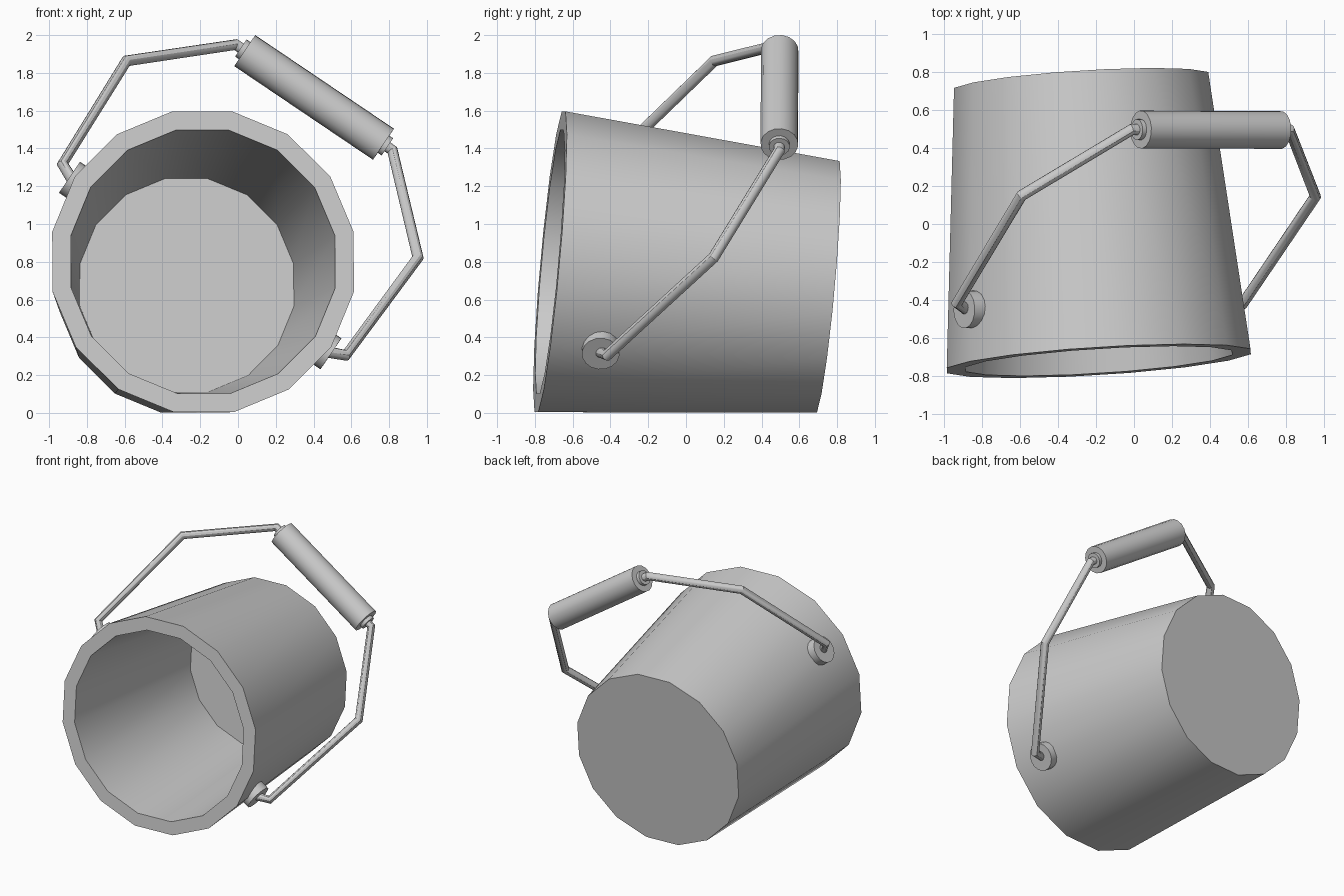
import bpy, bmesh, math
from mathutils import Vector

cube = bpy.data.objects.get("Cube")
if cube:
    bpy.data.objects.remove(cube, do_unlink=True)

grey = bpy.data.materials.new("plain grey")
grey.use_nodes = True
colour = (0.6, 0.6, 0.6, 1)
grey.diffuse_color = colour
grey.node_tree.nodes["Principled BSDF"].inputs["Base Color"].default_value = colour


def finish(obj):
    """Give a part its colour and smooth shading with sharp edges."""
    obj.data.materials.clear()
    obj.data.materials.append(grey)
    bpy.ops.object.select_all(action='DESELECT')
    obj.select_set(True)
    bpy.context.view_layer.objects.active = obj
    bpy.ops.object.shade_smooth_by_angle(angle=math.radians(30))


def turned(name, origin, axis, profile, sides=16, ref=Vector((0, 0, 1))):
    """Turn a profile of (radius, distance) round an axis; both ends are capped."""
    axis = axis.normalized()
    e1 = (ref - axis * ref.dot(axis)).normalized()
    e2 = axis.cross(e1)
    bm = bmesh.new()
    rings = []
    for radius, along in profile:
        ring = []
        for k in range(sides):
            a = (k + 0.5) * math.tau / sides
            ring.append(bm.verts.new(origin + axis * along
                                     + (e1 * math.cos(a) + e2 * math.sin(a)) * radius))
        rings.append(ring)
    for low, high in zip(rings, rings[1:]):
        for k in range(sides):
            n = (k + 1) % sides
            bm.faces.new((low[k], low[n], high[n], high[k]))
    bm.faces.new(rings[0])
    bm.faces.new(rings[-1])
    bmesh.ops.recalc_face_normals(bm, faces=bm.faces)
    mesh = bpy.data.meshes.new(name)
    bm.to_mesh(mesh)
    bm.free()
    obj = bpy.data.objects.new(name, mesh)
    bpy.context.collection.objects.link(obj)
    finish(obj)


# Bucket lying on its side: outer wall, rim, inner wall and floor
mouth = Vector((-0.185, -0.72, 0.80))
base = Vector((-0.277, 0.745, 0.667))
depth = (base - mouth).length
turned("bucket", mouth, base - mouth,
       [(0.682, depth), (0.815, 0), (0.714, 0), (0.578, depth - 0.1)])

# Handle plane: u runs along the pivot line, v from the pivots to the grip
pivot = Vector((-0.2, -0.45, 0.78))
grip_middle = Vector((0.403, 0.495, 1.67))
v = (grip_middle - pivot).normalized()
u = Vector((0.83, 0, -0.557))
u = (u - v * u.dot(v)).normalized()
reach = (grip_middle - pivot).length

# Grip
half = 0.443
turned("grip", grip_middle, u, [(0.1, -half), (0.1, half)], ref=v)

for side, label in ((1, "left"), (-1, "right")):
    out = u * side
    # Pivot disc and grip collar
    turned(label + "_pivot_disc", pivot, out, [(0.1, 0.76), (0.1, 0.835)], ref=v)
    turned(label + "_grip_collar", grip_middle, out,
           [(0.055, half - 0.02), (0.055, half + 0.025)], ref=v)
    # Bent wire
    curve = bpy.data.curves.new(label + "_handle_wire", 'CURVE')
    curve.dimensions = '3D'
    curve.bevel_depth = 0.03
    curve.bevel_resolution = 4
    curve.use_fill_caps = True
    path = [(0.82, 0), (0.905, 0.05), (0.931, 0.905), (0.5, reach), (half - 0.02, reach)]
    spline = curve.splines.new('POLY')
    spline.points.add(len(path) - 1)
    for point, (a, b) in zip(spline.points, path):
        point.co = (*(pivot + out * a + v * b), 1)
    wire = bpy.data.objects.new(label + "_handle_wire", curve)
    bpy.context.collection.objects.link(wire)
    bpy.ops.object.select_all(action='DESELECT')
    wire.select_set(True)
    bpy.context.view_layer.objects.active = wire
    bpy.ops.object.convert(target='MESH')
    finish(bpy.context.view_layer.objects.active)
